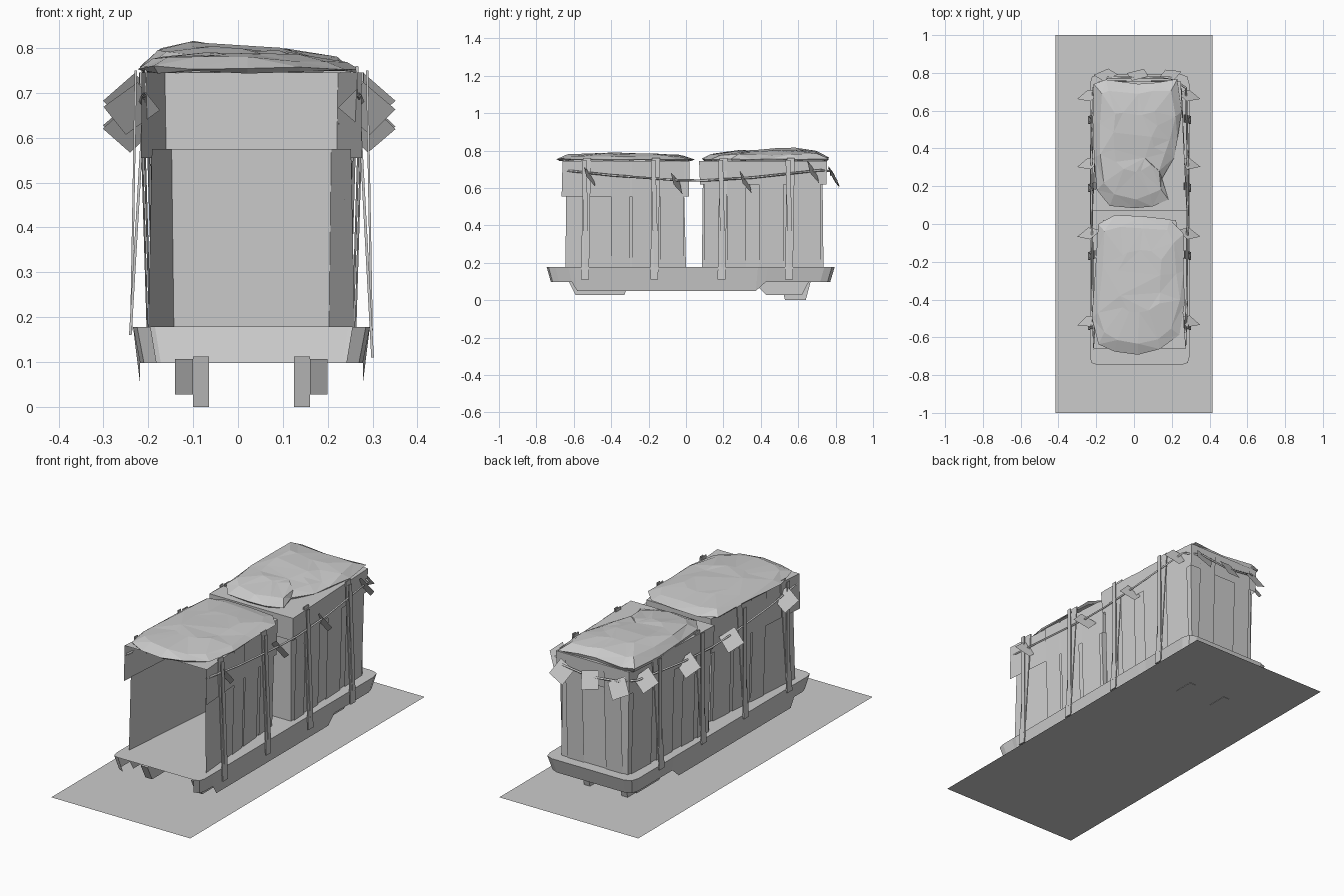
import bpy, bmesh, math, random
from mathutils import Vector, Matrix

random.seed(4)
if "Cube" in bpy.data.objects:
    bpy.data.objects.remove(bpy.data.objects["Cube"])

CX = 0.03          # the load sits slightly off the ground sheet's centre line
TRAY_Z = 0.178


def make(name, verts, faces):
    mesh = bpy.data.meshes.new(name)
    mesh.from_pydata(verts, [], faces)
    bm = bmesh.new()
    bm.from_mesh(mesh)
    bmesh.ops.recalc_face_normals(bm, faces=bm.faces)
    bm.to_mesh(mesh)
    bm.free()
    obj = bpy.data.objects.new(name, mesh)
    bpy.context.collection.objects.link(obj)
    return obj


def loft(name, rings, closed=True, cap_start=False, cap_end=False):
    """Bridge rings holding equal numbers of points."""
    n = len(rings[0])
    faces = []
    for r in range(len(rings) - 1):
        for i in range(n if closed else n - 1):
            a, b = r * n + i, r * n + (i + 1) % n
            faces.append((a, b, b + n, a + n))
    if cap_start:
        faces.append(tuple(range(n)))
    if cap_end:
        faces.append(tuple(range((len(rings) - 1) * n, len(rings) * n)))
    return make(name, [p for ring in rings for p in ring], faces)


def slab(name, low, high, width, thick):
    """Flat strip from low to high, its width running along y."""
    def ring(p):
        x, y, z = p
        return [(x + sx * thick / 2, y + sy * width / 2, z)
                for sx, sy in ((-1, -1), (1, -1), (1, 1), (-1, 1))]
    return loft(name, [ring(low), ring(high)], True, True, True)


# Ground sheet
make("ground_sheet", [(-0.415, -1, 0.002), (0.415, -1, 0.002),
                      (0.415, 1, 0.002), (-0.415, 1, 0.002)], [(0, 1, 2, 3)])

# Tray: flat deck with an open front and a tapering stepped skirt
half = [(0.225, -0.745), (0.255, -0.735), (0.264, -0.7), (0.264, -0.63), (0.264, -0.6),
        (0.264, 0.385), (0.264, 0.44), (0.264, 0.74), (0.252, 0.78), (0.215, 0.795)]
rim = [(CX + x, y) for x, y in half] + [(CX - x, y) for x, y in reversed(half)]
deck = [(x, y, TRAY_Z) for x, y in rim]
skirt = [(CX + (x - CX) * 0.94, y * 0.97, 0.05 if -0.61 < y < 0.4 else 0.098)
         for x, y in rim]
make("tray_deck", deck, [tuple(range(len(deck)))])
loft("tray_skirt", [deck, skirt], closed=False)

# Runner feet under the tray
for side in (-1, 1):
    for label, ys in (("front", (-0.63, -0.59, -0.33, -0.3)),
                      ("rear", (0.35, 0.43, 0.62, 0.66))):
        x0, x1 = CX + side * 0.13, CX + side * 0.17
        section = list(zip(ys, (0.106, 0.027, 0.027, 0.106)))
        loft(f"{label}_runner", [[(x, y, z) for y, z in section] for x in (x0, x1)],
             True, True, True)
    section = ((0.5, 0.112), (0.53, 0), (0.64, 0), (0.67, 0.112))
    loft("rear_foot", [[(CX + side * x, y, z) for y, z in section] for x in (0.095, 0.13)],
         True, True, True)


# Crates: narrowing lower walls with a wider band around the top
def plan(w0, w1, y0, y1, z):
    return [(CX - w0, y0, z), (CX - w1, y1, z), (CX + w1, y1, z), (CX + w0, y0, z)]


loft("front_crate_walls", [plan(0.23, 0.173, -0.645, 0.0, TRAY_Z),
                           plan(0.222, 0.178, -0.64, -0.01, 0.575)], closed=False)
loft("front_crate_band", [plan(0.246, 0.19, -0.665, 0.015, 0.555),
                          plan(0.245, 0.193, -0.66, 0.02, 0.745)], False, False, True)
loft("rear_crate_walls", [plan(0.228, 0.198, 0.085, 0.735, TRAY_Z),
                          plan(0.225, 0.2, 0.09, 0.73, 0.64)])
loft("rear_crate_band", [plan(0.245, 0.215, 0.075, 0.75, 0.62),
                         plan(0.25, 0.218, 0.07, 0.755, 0.745)], True, False, True)


# Upright planks lying against the crate flanks and back
def flank_width(y, base):
    return base - 0.085 * (y + 0.65) if y < 0.05 else base - 0.046 * (y - 0.08)


for side in (-1, 1):
    for y0, y1 in ((-0.4, -0.3), (-0.29, -0.16), (-0.14, -0.01),
                   (0.1, 0.19), (0.22, 0.32), (0.39, 0.52), (0.56, 0.72)):
        corners = [(CX + side * flank_width(y, base), y, z)
                   for y, base, z in ((y0, 0.235, TRAY_Z), (y1, 0.235, TRAY_Z),
                                      (y1, 0.252, 0.745), (y0, 0.252, 0.745))]
        make("flank_plank", corners, [(0, 1, 2, 3)])
for x in (-0.09, 0.14):
    make("back_plank", [(x - 0.05, 0.74, TRAY_Z), (x + 0.05, 0.74, TRAY_Z),
                        (x + 0.05, 0.76, 0.74), (x - 0.05, 0.76, 0.74)], [(0, 1, 2, 3)])


# Rumpled low-poly tarps draped on the crates
def tarp(name, outline, centre, top, tilt):
    rings = []
    for scale, lift in ((0.96, -0.12), (1.0, 0.15), (0.84, 0.7), (0.45, 1.0)):
        jitter = 0.012 if lift > 0.2 else 0.004
        ring = []
        for x, y in outline:
            px = centre[0] + (x - centre[0]) * scale + random.uniform(-jitter, jitter)
            py = centre[1] + (y - centre[1]) * scale + random.uniform(-jitter, jitter)
            rise = (top - 0.75) * (1 + tilt[0] * (px - CX) + tilt[1] * (py - centre[1]))
            ring.append((px, py, 0.75 + lift * rise + random.uniform(-0.004, 0.004)))
        rings.append(ring)
    obj = loft(name, rings, True, False, True)
    obj.modifiers.new("facets", "TRIANGULATE")


tarp("front_tarp", [(-0.19, 0.0), (-0.1, 0.045), (0.05, 0.04), (0.19, 0.025),
                    (0.26, -0.05), (0.265, -0.25), (0.27, -0.42), (0.24, -0.59),
                    (0.14, -0.66), (0.02, -0.69), (-0.1, -0.675), (-0.19, -0.64),
                    (-0.225, -0.5), (-0.2, -0.2)], (0.03, -0.3), 0.785, (-0.8, -0.2))
tarp("rear_tarp", [(-0.21, 0.74), (-0.15, 0.765), (0.02, 0.745), (0.12, 0.75),
                   (0.23, 0.765), (0.25, 0.6), (0.23, 0.45), (0.21, 0.35),
                   (0.15, 0.24), (0.18, 0.13), (0.1, 0.09), (0.0, 0.08),
                   (-0.13, 0.095), (-0.2, 0.18), (-0.21, 0.35), (-0.22, 0.55)],
     (0.0, 0.45), 0.8, (-1.2, 0.6))

# Lashing straps, doubled on each side
for side in (-1, 1):
    foot_z = 0.11 if side > 0 else 0.16
    for y in (-0.54, -0.17, 0.19, 0.55):
        slab("strap", (CX + side * 0.27, y, foot_z), (CX + side * 0.235, y + 0.01, 0.76),
             0.042, 0.006)
        slab("strap_tail", (CX + side * 0.268, y + 0.01, 0.17),
             (CX + side * 0.258, y - 0.005, 0.75), 0.025, 0.005)

# Rope running round both flanks and the back
flank = [(0.24, -0.655, 0.695), (0.25, -0.4, 0.668), (0.252, -0.05, 0.642),
         (0.255, 0.1, 0.64), (0.255, 0.35, 0.655), (0.245, 0.72, 0.695)]
path = [(CX + x, y, z) for x, y, z in flank]
path += [(0.19, 0.775, 0.69), (CX, 0.775, 0.67), (-0.14, 0.775, 0.69)]
path += [(CX - x, y, z) for x, y, z in reversed(flank)]
curve = bpy.data.curves.new("rope", "CURVE")
curve.dimensions = "3D"
curve.bevel_depth = 0.006
curve.bevel_resolution = 0
spline = curve.splines.new("POLY")
spline.points.add(len(path) - 1)
for point, co in zip(spline.points, path):
    point.co = (*co, 1)
bpy.context.collection.objects.link(bpy.data.objects.new("rope", curve))


# Square tags on the rope, leaning forward at the top and turned outward
def tag(x, y, z, roll, yaw):
    s = 0.047
    turn = (Matrix.Rotation(yaw, 4, "Z") @ Matrix.Rotation(math.radians(28), 4, "X")
            @ Matrix.Rotation(roll, 4, "Y"))
    corners = [turn @ Vector((sx * s, 0, sz * s))
               for sx, sz in ((-1, -1), (-1, 1), (1, 1), (1, -1))]
    make("tag", [c + Vector((x, y, z)) for c in corners], [(0, 1, 2, 3)])


for side in (-1, 1):
    for y, z in ((-0.515, 0.665), (-0.05, 0.625), (0.32, 0.63), (0.68, 0.685)):
        tag(CX - 0.005 + side * 0.262, y, z, side * random.uniform(0.65, 0.9), -side * 0.3)
for x, roll in ((-0.15, 0.5), (0.02, 0.2), (0.19, -0.5)):
    tag(x, 0.79, 0.66, roll, 0.15)
